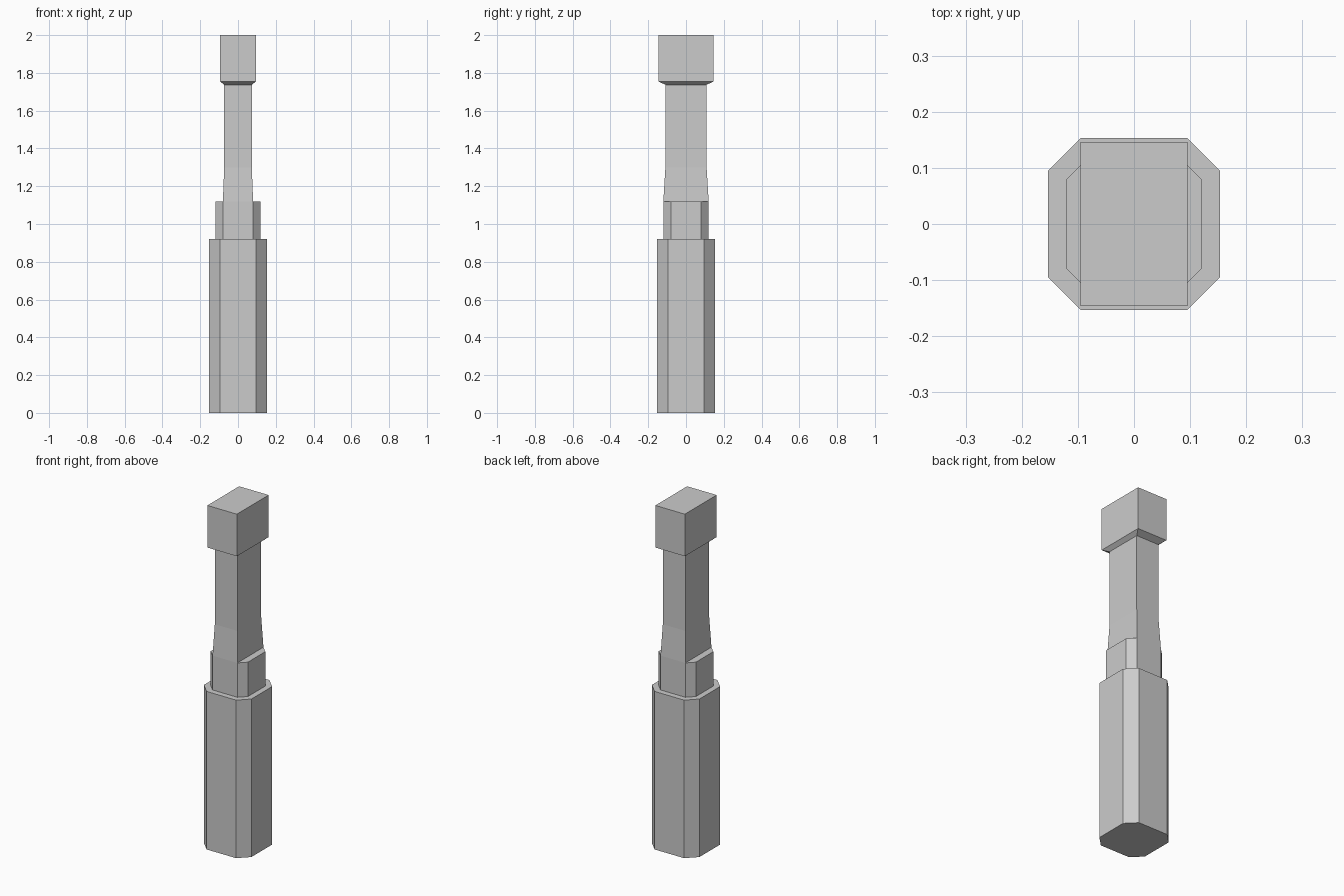
import bpy, bmesh

if "Cube" in bpy.data.objects:
    bpy.data.objects.remove(bpy.data.objects["Cube"])


def loft(name, sections):
    """Skin a stack of (z, outline) sections and cap both ends."""
    bm = bmesh.new()
    rings = [[bm.verts.new((x, y, z)) for x, y in outline] for z, outline in sections]
    n = len(rings[0])
    for lo, hi in zip(rings, rings[1:]):
        for i in range(n):
            j = (i + 1) % n
            bm.faces.new((lo[i], lo[j], hi[j], hi[i]))
    bm.faces.new(rings[0][::-1])
    bm.faces.new(rings[-1])
    bmesh.ops.recalc_face_normals(bm, faces=bm.faces)
    mesh = bpy.data.meshes.new(name)
    bm.to_mesh(mesh)
    bm.free()
    obj = bpy.data.objects.new(name, mesh)
    bpy.context.collection.objects.link(obj)
    return obj


def rect(x, y):
    return [(-x, -y), (x, -y), (x, y), (-x, y)]


def octagon(half, flat):
    """Square outline with cut corners; flat is the half length of each long side."""
    return [(-flat, -half), (flat, -half), (half, -flat), (half, flat),
            (flat, half), (-flat, half), (-half, flat), (-half, -flat)]


# Thick chamfered base
base = octagon(0.153, 0.095)
loft("base_post", [(0, base), (0.92, base)])

# Narrower chamfered collar
collar = octagon(0.12, 0.08)
loft("collar", [(0.92, collar), (1.12, collar)])

# Tapering shaft, flush with the collar front and back, flaring into the block head
loft("shaft_and_head", [
    (1.12, rect(0.08, 0.12)),
    (1.30, rect(0.073, 0.109)),
    (1.737, rect(0.073, 0.109)),
    (1.755, rect(0.095, 0.146)),
    (2.0, rect(0.095, 0.146)),
])
